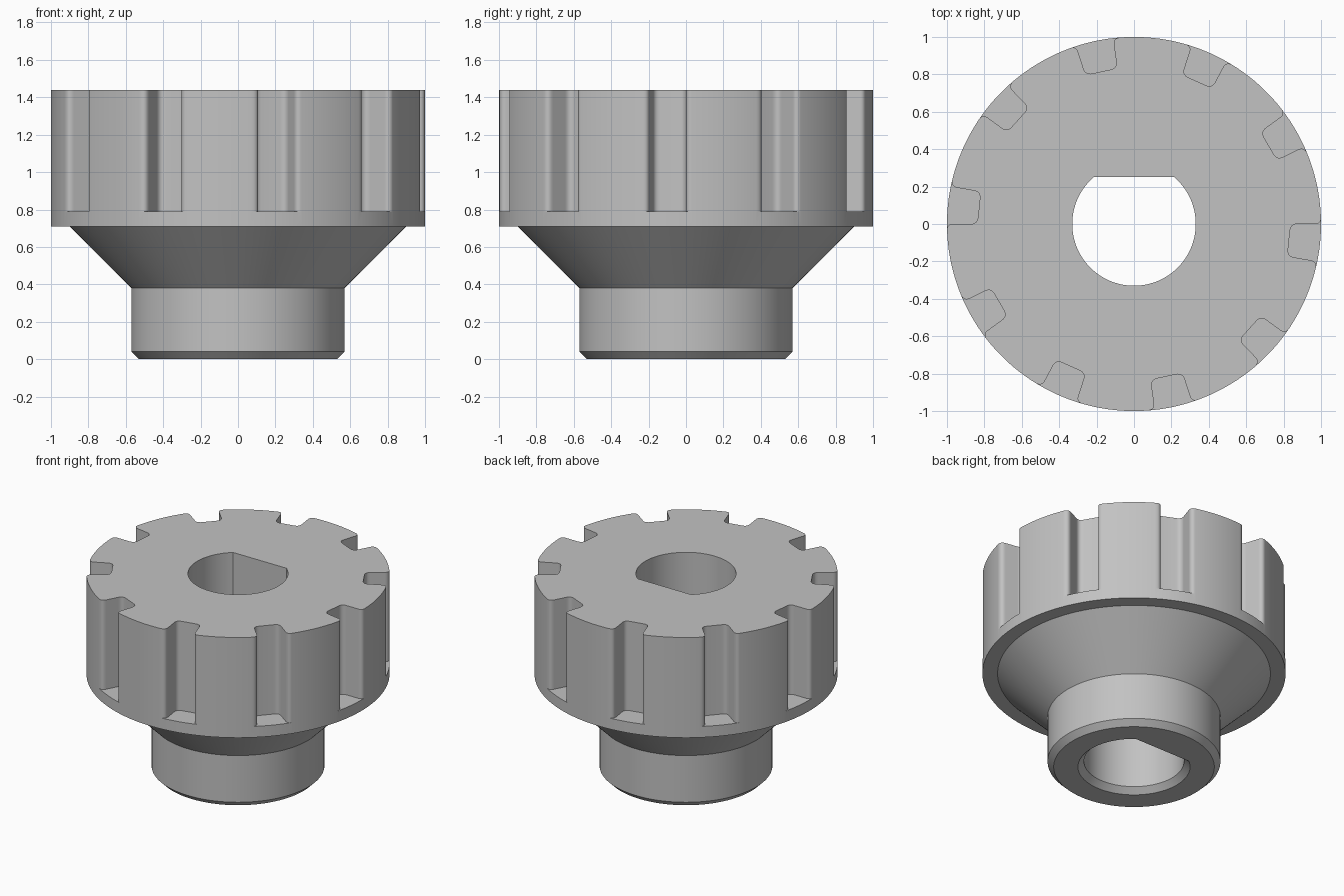
import bpy, bmesh, math
from mathutils import Vector, Matrix

cube = bpy.data.objects.get("Cube")
if cube:
    bpy.data.objects.remove(cube, do_unlink=True)

grey = bpy.data.materials.new("light_grey")
grey.use_nodes = True
colour = (0.54, 0.54, 0.54, 1)
grey.diffuse_color = colour
grey.node_tree.nodes["Principled BSDF"].inputs["Base Color"].default_value = colour


def loft(bm, rings):
    """Skin equal-length rings (2D outline, z) into a closed solid."""
    loops = [[bm.verts.new((p[0], p[1], z)) for p in outline] for outline, z in rings]
    for low, high in zip(loops, loops[1:]):
        for i in range(len(low)):
            j = (i + 1) % len(low)
            bm.faces.new((low[i], low[j], high[j], high[i]))
    bm.faces.new(loops[0][::-1])
    bm.faces.new(loops[-1])


def make_object(name, bm):
    bmesh.ops.recalc_face_normals(bm, faces=bm.faces[:])
    mesh = bpy.data.meshes.new(name)
    bm.to_mesh(mesh)
    bm.free()
    mesh.materials.append(grey)
    obj = bpy.data.objects.new(name, mesh)
    bpy.context.collection.objects.link(obj)
    return obj


def circle(r, n=180):
    return [(r * math.cos(math.tau * i / n), r * math.sin(math.tau * i / n)) for i in range(n)]


def d_shape(r, flat, n=96):
    """Circle cut off by a straight chord on the +y side."""
    a = math.asin(flat / r)
    start, sweep = math.pi - a, math.pi + 2 * a
    return [(r * math.cos(start + sweep * i / n), r * math.sin(start + sweep * i / n))
            for i in range(n + 1)]


def rounded(corners, steps=7):
    """Outline with each (x, y, cut) corner rounded off over the length cut."""
    pts = []
    for i, (x, y, cut) in enumerate(corners):
        p = Vector((x, y))
        if not cut:
            pts.append(p)
            continue
        a = p + (Vector(corners[i - 1][:2]) - p).normalized() * cut
        b = p + (Vector(corners[(i + 1) % len(corners)][:2]) - p).normalized() * cut
        for k in range(steps + 1):
            t = k / steps
            pts.append(a * (1 - t) ** 2 + p * 2 * t * (1 - t) + b * t * t)
    return pts


# Hub: chamfered foot, cone and wide rim
bm = bmesh.new()
profile = [(0.53, 0), (0.57, 0.04), (0.57, 0.38), (0.9, 0.71), (1, 0.71), (1, 1.44)]
loft(bm, [(circle(r), z) for r, z in profile])
hub = make_object("notched_hub", bm)

# Ten slanted notches with rounded corners, open at the top
notch = rounded([(1.1, 0.035, 0), (1.0, 0.035, 0), (1.0, 0, 0.033), (0.838, 0, 0.036),
                 (0.82, -0.172, 0.036), (0.98, -0.2, 0.038), (0.971, -0.239, 0),
                 (1.07, -0.262, 0)])
bm = bmesh.new()
for i in range(10):
    turn = Matrix.Rotation(math.tau * i / 10, 2)
    outline = [turn @ p for p in notch]
    loft(bm, [(outline, 0.79), (outline, 1.6)])
notches = make_object("notch_cutter", bm)

# D-shaped bore with a chamfered lower mouth
bm = bmesh.new()
loft(bm, [(d_shape(0.39, 0.31), -0.02), (d_shape(0.33, 0.25), 0.04), (d_shape(0.33, 0.25), 1.6)])
bore = make_object("bore_cutter", bm)

# Cut the notches and bore
bpy.ops.object.select_all(action='DESELECT')
bpy.context.view_layer.objects.active = hub
hub.select_set(True)
for cutter in (notches, bore):
    cutter.hide_render = True
    mod = hub.modifiers.new(cutter.name, 'BOOLEAN')
    mod.operation = 'DIFFERENCE'
    mod.solver = 'EXACT'
    mod.object = cutter
    bpy.ops.object.modifier_apply(modifier=mod.name)
    bpy.data.objects.remove(cutter, do_unlink=True)

bpy.ops.object.shade_smooth_by_angle(angle=math.radians(30))
